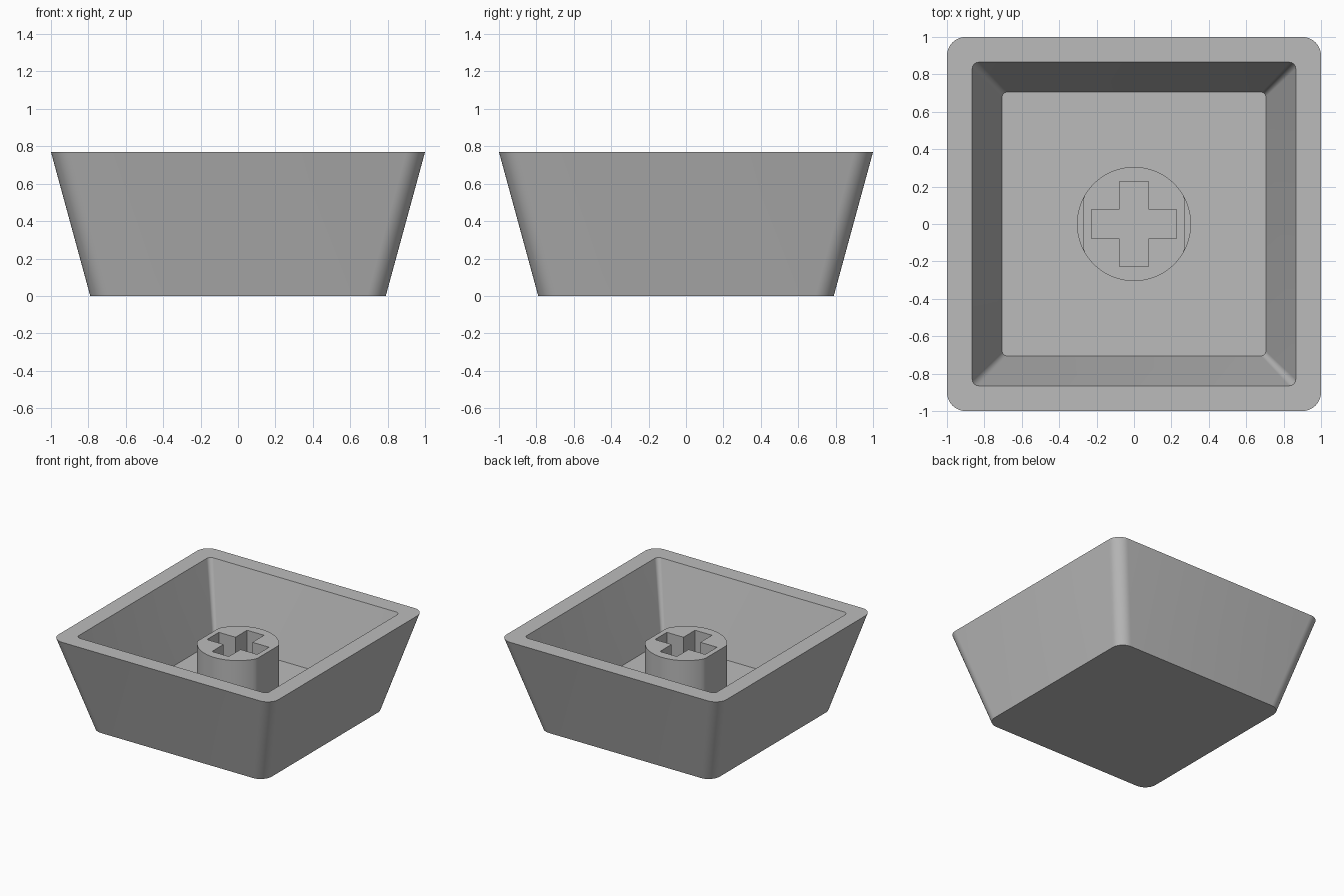
import bpy, bmesh, math

cube = bpy.data.objects.get("Cube")
if cube:
    bpy.data.objects.remove(cube, do_unlink=True)

# Single plain grey plastic
grey = bpy.data.materials.new("grey plastic")
grey.use_nodes = True
COLOUR = (0.5, 0.5, 0.5, 1)
grey.diffuse_color = COLOUR
grey.node_tree.nodes["Principled BSDF"].inputs["Base Color"].default_value = COLOUR


def rounded_square(half, radius, steps=10):
    """Outline of a square with rounded corners, counter-clockwise."""
    points = []
    for quarter in range(4):
        middle = math.radians(45 + 90 * quarter)
        cx = math.copysign(half - radius, math.cos(middle))
        cy = math.copysign(half - radius, math.sin(middle))
        for i in range(steps + 1):
            a = math.pi / 2 * (quarter + i / steps)
            points.append((cx + radius * math.cos(a), cy + radius * math.sin(a)))
    return points


def loft(name, sections):
    """Join outlines (points, z) in order and cap both ends."""
    bm = bmesh.new()
    rings = [[bm.verts.new((x, y, z)) for x, y in pts] for pts, z in sections]
    n = len(rings[0])
    for low, high in zip(rings, rings[1:]):
        for i in range(n):
            j = (i + 1) % n
            bm.faces.new((low[i], low[j], high[j], high[i]))
    bm.faces.new(rings[0][::-1])
    bm.faces.new(rings[-1])
    bmesh.ops.recalc_face_normals(bm, faces=bm.faces)
    mesh = bpy.data.meshes.new(name)
    bm.to_mesh(mesh)
    bm.free()
    obj = bpy.data.objects.new(name, mesh)
    bpy.context.collection.objects.link(obj)
    mesh.materials.append(grey)
    return obj


def smooth(obj):
    bpy.ops.object.select_all(action='DESELECT')
    obj.select_set(True)
    bpy.context.view_layer.objects.active = obj
    bpy.ops.object.shade_smooth_by_angle(angle=math.radians(30))


HEIGHT, FLOOR, STEM_TOP = 0.77, 0.18, 0.62

# Hollow tapered shell, open at the top
shell = loft("shell", [
    (rounded_square(0.79, 0.10), 0),
    (rounded_square(1.00, 0.10), HEIGHT),
    (rounded_square(0.865, 0.035), HEIGHT),
    (rounded_square(0.705, 0.025), FLOOR),
])
smooth(shell)

# Round foot of the stem on the shell floor
circle = [(0.305 * math.cos(a), 0.305 * math.sin(a))
          for a in (math.tau * i / 96 for i in range(96))]
smooth(loft("stem_foot", [(circle, FLOOR - 0.02), (circle, FLOOR + 0.01)]))

# Stem with a flat on its left and right sides
flatted = [(max(-0.27, min(0.27, x)), y) for x, y in circle]
stem = loft("stem", [(flatted, FLOOR), (flatted, STEM_TOP)])

# Cross-shaped socket cut down through the stem
L, W = 0.228, 0.077
cross = [(L, -W), (L, W), (W, W), (W, L), (-W, L), (-W, W),
         (-L, W), (-L, -W), (-W, -W), (-W, -L), (W, -L), (W, -W)]
cutter = loft("socket_cutter", [(cross, FLOOR - 0.1), (cross, STEM_TOP + 0.1)])
cutter.hide_render = True
cut = stem.modifiers.new("socket", 'BOOLEAN')
cut.operation = 'DIFFERENCE'
cut.solver = 'EXACT'
cut.object = cutter
bpy.ops.object.select_all(action='DESELECT')
stem.select_set(True)
bpy.context.view_layer.objects.active = stem
bpy.ops.object.modifier_apply(modifier=cut.name)
bpy.data.objects.remove(cutter, do_unlink=True)
smooth(stem)
